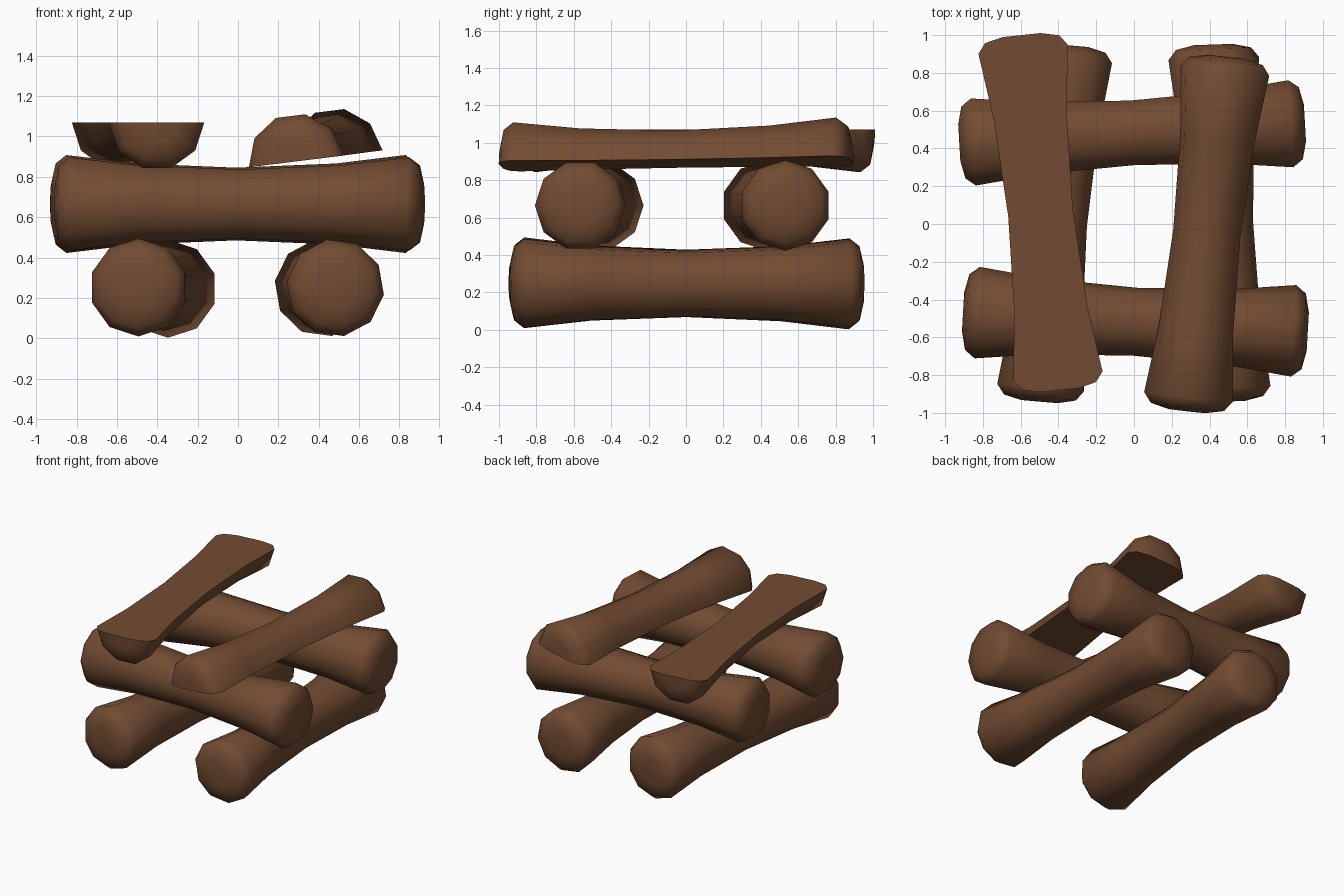
import bpy, bmesh, math
from mathutils import Vector

if "Cube" in bpy.data.objects:
    bpy.data.objects.remove(bpy.data.objects["Cube"])

bark = bpy.data.materials.new("bark brown")
bark.diffuse_color = (0.168, 0.071, 0.032, 1)
bark.use_nodes = True
bark.node_tree.nodes["Principled BSDF"].inputs["Base Color"].default_value = bark.diffuse_color


def make_log(name, start, end, r=0.245, mid=0.18, roll=0, half=None):
    """Ten-sided waisted log; half='up' or 'down' splits it, flat side facing that way."""
    a, b = Vector(start), Vector(end)
    u = (b - a).normalized()
    side = u.cross(Vector((0, 0, 1))).normalized()
    up = side.cross(u)
    L = (b - a).length
    c = (a + b) / 2
    h = L / 2
    waist = mid + (r - mid) * 0.32
    # distance from the middle and radius, one end then mirrored
    prof = [(h, r * 0.42), (h - 0.022, r * 0.82), (h - 0.075, r * 0.99),
            (h * 0.54, waist)]
    rings = [(-d, q) for d, q in prof] + [(0, mid)] + [(d, q) for d, q in reversed(prof)]
    if half == 'up':
        angles = [180 + 36 * i + roll for i in range(6)]
    elif half == 'down':
        angles = [36 * i + roll for i in range(6)]
    else:
        angles = [36 * i + roll for i in range(10)]
    bm = bmesh.new()
    loops = []
    for d, q in rings:
        loops.append([bm.verts.new(c + u * d
                                   + side * (q * math.cos(math.radians(t)))
                                   + up * (q * math.sin(math.radians(t))))
                      for t in angles])
    n = len(angles)
    for p, s in zip(loops, loops[1:]):
        for i in range(n):
            j = (i + 1) % n
            bm.faces.new((p[i], p[j], s[j], s[i]))
    bm.faces.new(loops[0])
    bm.faces.new(loops[-1])
    bmesh.ops.recalc_face_normals(bm, faces=bm.faces)
    me = bpy.data.meshes.new(name)
    bm.to_mesh(me)
    bm.free()
    me.materials.append(bark)
    ob = bpy.data.objects.new(name, me)
    bpy.context.collection.objects.link(ob)
    bpy.ops.object.select_all(action='DESELECT')
    ob.select_set(True)
    bpy.context.view_layer.objects.active = ob
    bpy.ops.object.shade_smooth_by_angle(angle=math.radians(60))
    return ob


# bottom layer, running front to back
make_log("bottom_log_left", (-0.50, -0.94, 0.252), (-0.34, 0.945, 0.245), roll=18)
make_log("bottom_log_right", (0.485, -0.94, 0.25), (0.42, 0.95, 0.25), roll=-8)

# middle layer, running left to right
make_log("middle_log_front", (-0.905, -0.465, 0.665), (0.92, -0.57, 0.665))
make_log("middle_log_back", (-0.925, 0.43, 0.665), (0.905, 0.535, 0.665), roll=18)

# top layer, split logs
make_log("split_log_left", (-0.395, -0.88, 1.07), (-0.595, 1.0, 1.07),
         r=0.24, mid=0.172, half='up')
make_log("split_log_right", (0.28, -0.99, 0.875), (0.49, 0.885, 0.903),
         r=0.24, mid=0.18, roll=7, half='down')
